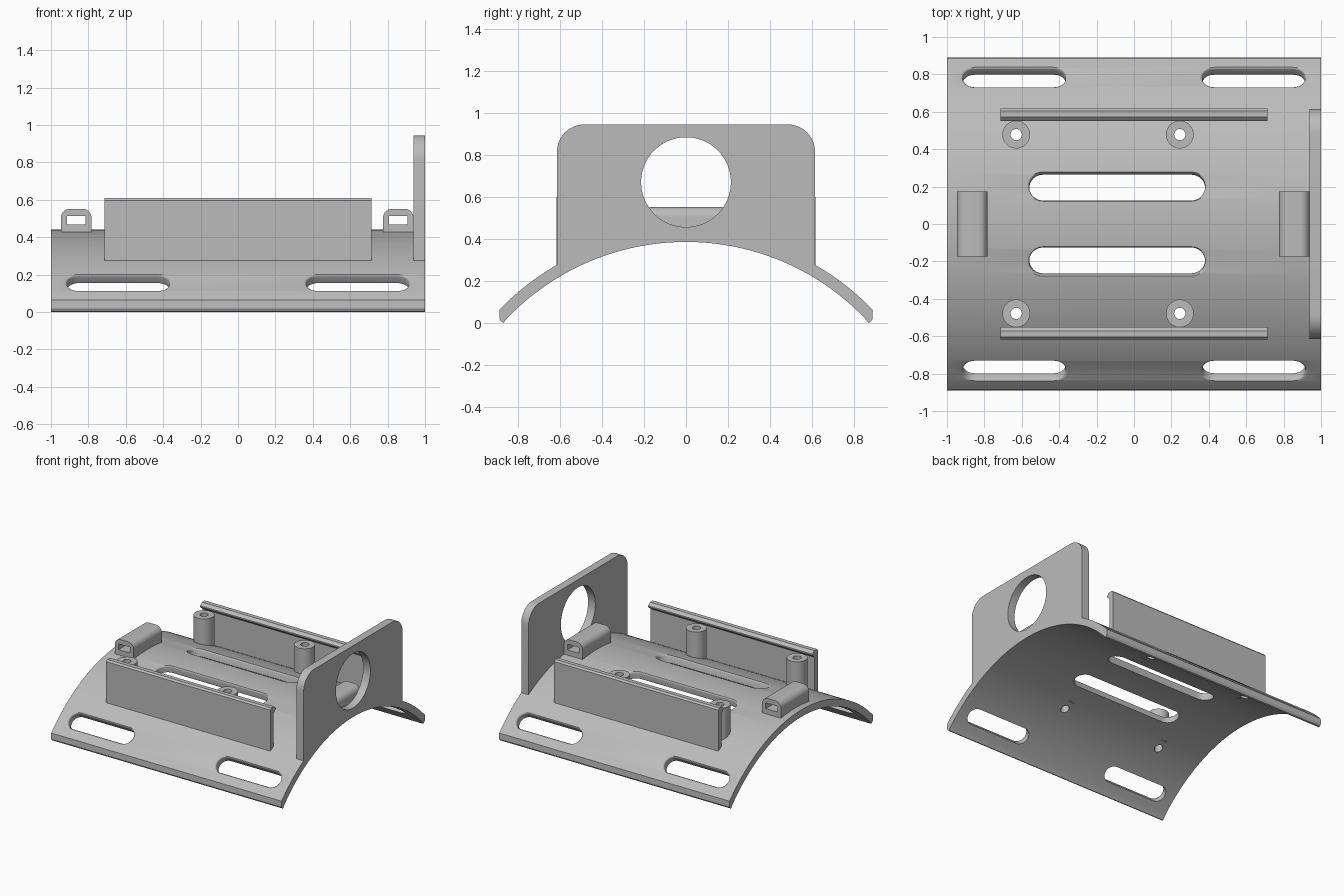
import bpy
import bmesh
from math import sin, cos, asin, radians, pi
from mathutils import Matrix, Vector

cube = bpy.data.objects.get("Cube")
if cube:
    bpy.data.objects.remove(cube)

grey = bpy.data.materials.new("plain grey")
grey.use_nodes = True
COLOUR = (0.5, 0.5, 0.5, 1)
grey.diffuse_color = COLOUR
grey.node_tree.nodes["Principled BSDF"].inputs["Base Color"].default_value = COLOUR

# Saddle arc: shared centre height and radii
ZC, R_OUT, R_IN = -0.795, 1.235, 1.18


def finish(name, bm):
    bmesh.ops.recalc_face_normals(bm, faces=bm.faces)
    mesh = bpy.data.meshes.new(name)
    bm.to_mesh(mesh)
    bm.free()
    mesh.materials.append(grey)
    obj = bpy.data.objects.new(name, mesh)
    bpy.context.collection.objects.link(obj)
    return obj


def prism(name, points, axis, lo, hi):
    """Extrude a 2D outline along x (points are y, z), y (x, z) or z (x, y)."""
    def place(a, b, h):
        return {"x": (h, a, b), "y": (a, h, b), "z": (a, b, h)}[axis]
    bm = bmesh.new()
    face = bm.faces.new([bm.verts.new(place(a, b, lo)) for a, b in points])
    new = bmesh.ops.extrude_face_region(bm, geom=[face])["geom"]
    verts = [v for v in new if isinstance(v, bmesh.types.BMVert)]
    bmesh.ops.translate(bm, verts=verts, vec=place(0, 0, hi - lo))
    return finish(name, bm)


def arc(ca, cb, r, start, end, n):
    """Points on an arc, angles in degrees."""
    steps = [radians(start + (end - start) * i / n) for i in range(n + 1)]
    return [(ca + r * cos(t), cb + r * sin(t)) for t in steps]


def saddle_arc(r, y, n=64):
    """Arc over the saddle axis from +y to -y."""
    half = asin(y / r) * 180 / pi
    return arc(0, ZC, r, 90 - half, 90 + half, n)


def round_top(a0, a1, b0, b1, r, n=10):
    return ([(a0, b0), (a1, b0)] + arc(a1 - r, b1 - r, r, 0, 90, n)
            + arc(a0 + r, b1 - r, r, 90, 180, n))


def circle(a, b, r, n=48):
    return arc(a, b, r, 0, 360, n)[:-1]


def slot_cutter(x0, x1, y, width):
    """Radial slot with a flared, rounded mouth on the outer surface."""
    bm = bmesh.new()
    fillet = 0.014
    levels = [(R_IN - 0.08, 0), (R_OUT - fillet, 0)]
    for t in (30, 60, 90):
        levels.append((R_OUT - fillet * (1 - sin(radians(t))),
                       fillet * (1 - cos(radians(t)))))
    levels.append((R_OUT + 0.08, fillet))
    rings = []
    for h, grow in levels:
        r = width / 2
        outline = (arc(x1 - r, 0, r + grow, -90, 90, 16)
                   + arc(x0 + r, 0, r + grow, 90, 270, 16))
        rings.append([bm.verts.new((a, b, h)) for a, b in outline])
    for low, high in zip(rings, rings[1:]):
        for i in range(len(low)):
            j = (i + 1) % len(low)
            bm.faces.new((low[i], low[j], high[j], high[i]))
    bm.faces.new(rings[0])
    bm.faces.new(rings[-1])
    angle = asin(y / ((R_IN + R_OUT) / 2))
    bm.transform(Matrix.Translation(Vector((0, 0, ZC)))
                 @ Matrix.Rotation(-angle, 4, "X"))
    return finish("slot_cutter", bm)


def cut(obj, cutters):
    for c in cutters:
        c.hide_render = True
        mod = obj.modifiers.new("cut", "BOOLEAN")
        mod.operation = "DIFFERENCE"
        mod.solver = "EXACT"
        mod.object = c
    bpy.context.view_layer.update()
    graph = bpy.context.evaluated_depsgraph_get()
    mesh = bpy.data.meshes.new_from_object(obj.evaluated_get(graph))
    obj.modifiers.clear()
    obj.data = mesh


parts, cutters = [], []

# Curved saddle plate with softened long edges
lip = [(0.89, 0.02), (0.88, 0.004), (0.868, 0.0)]
outline = (saddle_arc(R_OUT, 0.888) + [(-y, z) for y, z in lip]
           + saddle_arc(R_IN, 0.858)[::-1] + lip[::-1])
plate = prism("saddle_plate", outline, "x", -1, 1)
parts.append(plate)

# Strap slots at the corners and long vents near the crown
for side in (-1, 1):
    cutters.append(slot_cutter(-0.915, -0.365, side * 0.768, 0.126))
    cutters.append(slot_cutter(0.365, 0.915, side * 0.768, 0.126))
    cutters.append(slot_cutter(-0.56, 0.38, side * 0.196, 0.147))

# Hollow mounting posts, bored through the plate
for side, row in ((-1, "front"), (1, "back")):
    for x, end in ((-0.63, "right"), (0.245, "left")):
        y = side * 0.478
        post = prism(f"{row}_{end}_post", circle(x, y, 0.074), "z", 0.31, 0.57)
        bore = prism("bore_cutter", circle(x, y, 0.03, 32), "z", 0.1, 0.8)
        cut(post, [bore])
        parts.append(post)
        cutters.append(bore)
cut(plate, cutters)

# Side rails with an inward snap lip along the top
rail = [(0.617, 0.25), (0.617, 0.597), (0.605, 0.61), (0.572, 0.61),
        (0.55, 0.59), (0.55, 0.58), (0.578, 0.555), (0.578, 0.25)]
for side, row in ((-1, "front"), (1, "back")):
    parts.append(prism(f"{row}_rail", [(side * y, z) for y, z in rail],
                       "x", -0.713, 0.713))

# Upright end wall with a round opening
r = 0.13
wall_outline = (saddle_arc(R_OUT - 0.008, 0.615, 40)[::-1]
                + arc(0.615 - r, 0.945 - r, r, 0, 90, 12)
                + arc(r - 0.615, 0.945 - r, r, 90, 180, 12))
wall = prism("end_wall", wall_outline, "x", 0.937, 1)
hole = prism("hole_cutter", circle(0, 0.67, 0.214, 64), "x", 0.8, 1.2)
cut(wall, [hole])
parts.append(wall)
cutters.append(hole)

# Tie loops at both ends of the crown
for x, end in ((-0.865, "right"), (0.857, "left")):
    loop = prism(f"{end}_tie_loop", round_top(x - 0.082, x + 0.082, 0.41, 0.552, 0.05),
                 "y", -0.175, 0.175)
    tunnel = prism("tunnel_cutter", [(x - 0.05, 0.468), (x + 0.05, 0.468),
                                     (x + 0.05, 0.513), (x - 0.05, 0.513)],
                   "y", -0.4, 0.4)
    cut(loop, [tunnel])
    parts.append(loop)
    cutters.append(tunnel)

# Cutters are done; shade the parts smooth with sharp edges kept
for c in cutters:
    bpy.data.objects.remove(c)
bpy.ops.object.select_all(action="DESELECT")
for p in parts:
    p.select_set(True)
bpy.context.view_layer.objects.active = plate
bpy.ops.object.shade_smooth_by_angle(angle=radians(32))
